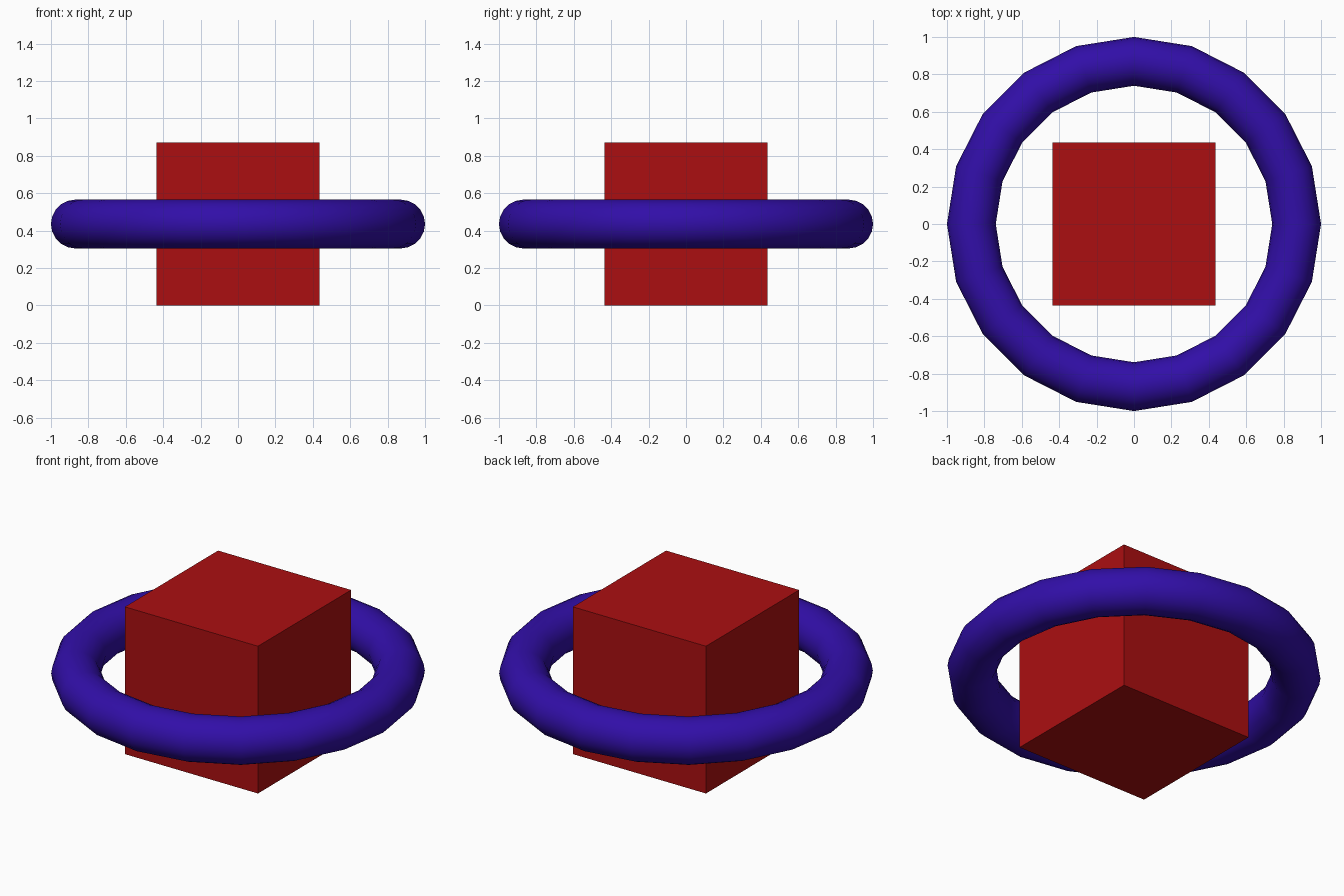
import bpy

if "Cube" in bpy.data.objects:
    bpy.data.objects.remove(bpy.data.objects["Cube"])

UNIT = 1 / 1.15          # cube side and ring radius
MID = UNIT / 2           # height of both centres


def finish(name, color):
    obj = bpy.context.object
    obj.name = name
    mat = bpy.data.materials.new(name + "_colour")
    mat.diffuse_color = (*color, 1)
    mat.use_nodes = True
    mat.node_tree.nodes["Principled BSDF"].inputs["Base Color"].default_value = mat.diffuse_color
    obj.data.materials.append(mat)
    return obj


# Red cube standing on the ground
bpy.ops.mesh.primitive_cube_add(size=UNIT, location=(0, 0, MID))
finish("cube", (0.407, 0.0047, 0.0055))

# Blue 20-sided ring floating around the cube's middle
bpy.ops.mesh.primitive_torus_add(
    major_radius=UNIT, minor_radius=0.15 * UNIT,
    major_segments=20, minor_segments=20, location=(0, 0, MID))
finish("ring", (0.031, 0.0045, 0.39))
bpy.ops.object.shade_smooth_by_angle()
